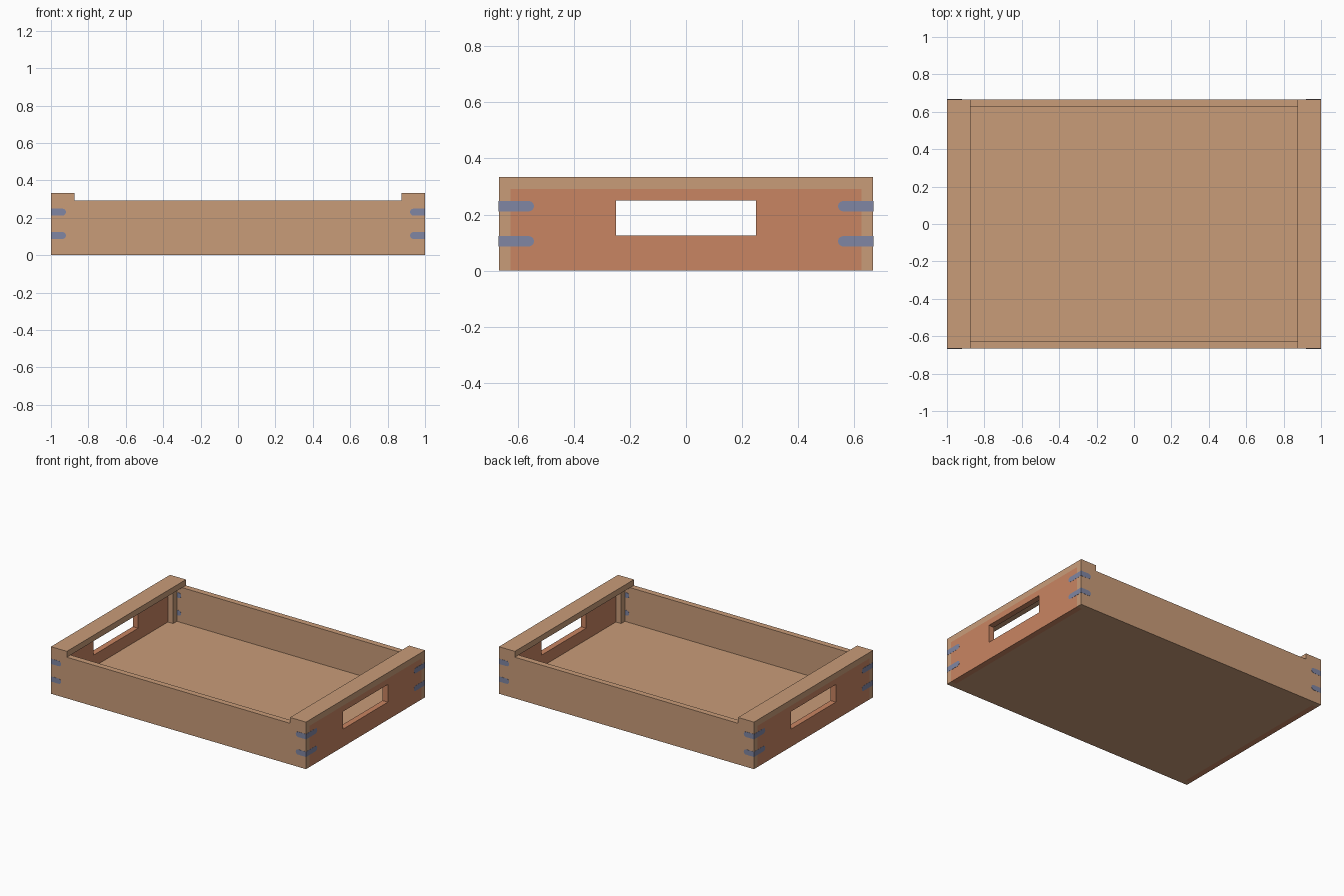
import bpy, bmesh, math
from mathutils import Vector

if "Cube" in bpy.data.objects:
    bpy.data.objects.remove(bpy.data.objects["Cube"], do_unlink=True)


def linear(c):
    c /= 255
    return c / 12.92 if c <= 0.04045 else ((c + 0.055) / 1.055) ** 2.4


def material(name, rgb):
    m = bpy.data.materials.new(name)
    col = [linear(c) for c in rgb] + [1]
    m.use_nodes = True
    m.diffuse_color = col
    bsdf = next(n for n in m.node_tree.nodes if n.type == 'BSDF_PRINCIPLED')
    bsdf.inputs["Base Color"].default_value = col
    bsdf.inputs["Roughness"].default_value = 0.8
    return m


wood = material("light wood", (201, 156, 121))
red_wood = material("reddish wood", (201, 133, 98))
blue = material("slate blue", (128, 134, 163))

U = 1 / 24                    # board thickness
X, Y, H = 1.0, 2 / 3, 1 / 3   # half length, half width, full height


def finish(name, bm, mat):
    bmesh.ops.recalc_face_normals(bm, faces=bm.faces)
    me = bpy.data.meshes.new(name)
    bm.to_mesh(me)
    bm.free()
    me.materials.append(mat)
    ob = bpy.data.objects.new(name, me)
    bpy.context.collection.objects.link(ob)
    return ob


def box(name, lo, hi, mat):
    bm = bmesh.new()
    bmesh.ops.create_cube(bm, size=1)
    for v in bm.verts:
        v.co = [(a + b) / 2 + c * (b - a) for a, b, c in zip(lo, hi, v.co)]
    return finish(name, bm, mat)


def mirrored_box(name, sx, sy, lo, hi, mat):
    """Box given for the +x +y corner, flipped by the signs."""
    pairs = [sorted((a * s, b * s)) for a, b, s in zip(lo, hi, (sx, sy, 1))]
    return box(name, [p[0] for p in pairs], [p[1] for p in pairs], mat)


def end_panel(name, s):
    """Upright board with a rectangular hand hole."""
    ys, zs = (U - Y, -0.25, 0.25, Y - U), (0, 0.125, 0.25, H - U)
    bm = bmesh.new()
    g = [[bm.verts.new((s * X, y, z)) for z in zs] for y in ys]
    for i in range(3):
        for j in range(3):
            if (i, j) != (1, 1):
                bm.faces.new((g[i][j], g[i + 1][j], g[i + 1][j + 1], g[i][j + 1]))
    ext = bmesh.ops.extrude_face_region(bm, geom=bm.faces[:], use_keep_orig=True)
    moved = [v for v in ext["geom"] if isinstance(v, bmesh.types.BMVert)]
    bmesh.ops.translate(bm, verts=moved, vec=(-s * U, 0, 0))
    return finish(name, bm, red_wood)


def key_plate(name, origin, along, normal, length, h=0.037):
    """Thin inlay strip with one rounded end, lying on a wall."""
    o, a, n, up = Vector(origin), Vector(along), Vector(normal), Vector((0, 0, 1))
    r = h / 2
    pts = [(0, -r)]
    for k in range(9):
        t = math.pi * (k / 8 - 0.5)
        pts.append((length - r + r * math.cos(t), r * math.sin(t)))
    pts.append((0, r))
    bm = bmesh.new()
    f = bm.faces.new([bm.verts.new(o + a * p + up * q - n * 0.002) for p, q in pts])
    ext = bmesh.ops.extrude_face_region(bm, geom=[f], use_keep_orig=True)
    moved = [v for v in ext["geom"] if isinstance(v, bmesh.types.BMVert)]
    bmesh.ops.translate(bm, verts=moved, vec=n * 0.003)
    return finish(name, bm, blue)


# Floor between the walls
box("floor", (U - X, U - Y, 0), (X - U, Y - U, U), wood)

# Long walls
for sy, side in ((-1, "front"), (1, "back")):
    mirrored_box(side + "_wall", 1, sy, (-X, Y - U, 0), (X, Y, H - U), wood)

# Ends with hand holes, and the rails that cap them
for sx, side in ((1, "left"), (-1, "right")):
    end_panel(side + "_end_panel", sx)
    mirrored_box(side + "_top_rail", sx, 1, (X - 3 * U, -Y, H - U), (X, Y, H), wood)

    # Corner posts and inlaid corner keys
    for sy, face in ((-1, "front"), (1, "back")):
        corner = face + "_" + side
        mirrored_box(corner + "_post", sx, sy, (X - 2 * U, Y - 2 * U, U),
                     (X - U, Y - U, H - U), wood)
        for z, level in ((0.105, "lower"), (0.23, "upper")):
            tag = corner + "_" + level + "_key"
            key_plate(tag + "_wall", (sx * X, sy * Y, z), (-sx, 0, 0), (0, sy, 0), 0.08)
            key_plate(tag + "_end", (sx * X, sy * Y, z), (0, -sy, 0), (sx, 0, 0), 0.125)
            key_plate(tag + "_inside", (sx * (X - U), sy * (Y - U), z),
                      (-sx, 0, 0), (0, -sy, 0), 0.075)
